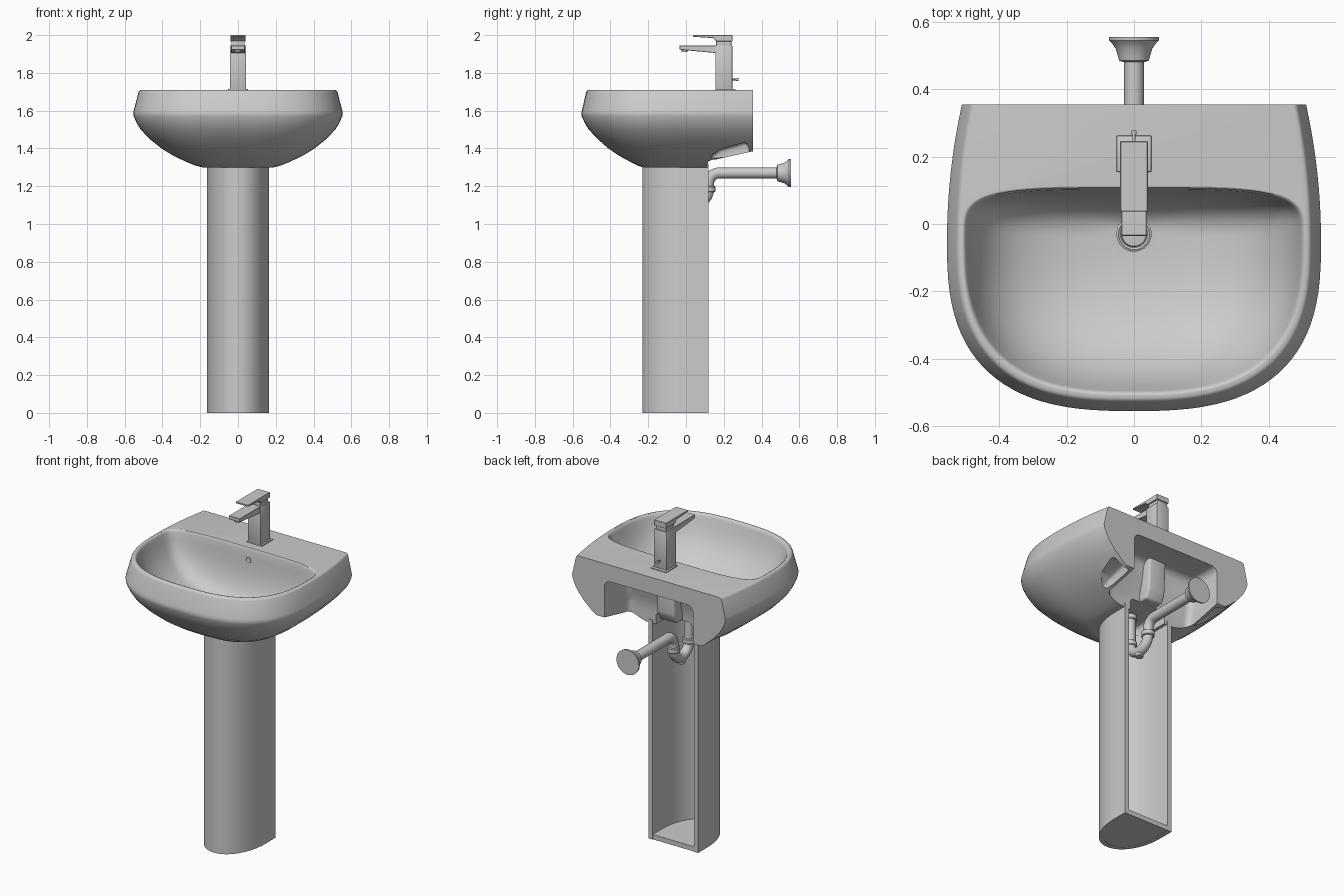
import bpy, bmesh, math
from mathutils import Vector

if "Cube" in bpy.data.objects:
    bpy.data.objects.remove(bpy.data.objects["Cube"])

def finish(name, bm, angle=35):
    bmesh.ops.recalc_face_normals(bm, faces=bm.faces[:])
    me = bpy.data.meshes.new(name)
    bm.to_mesh(me)
    bm.free()
    ob = bpy.data.objects.new(name, me)
    bpy.context.collection.objects.link(ob)
    smooth(ob, angle)
    return ob

def select(ob):
    bpy.ops.object.select_all(action='DESELECT')
    ob.select_set(True)
    bpy.context.view_layer.objects.active = ob

def smooth(ob, angle=35):
    select(ob)
    bpy.ops.object.shade_smooth_by_angle(angle=math.radians(angle))

def loft(name, rings, bevel=0, segs=3):
    """Skin a list of closed rings and cap both ends."""
    bm = bmesh.new()
    vs = [[bm.verts.new(p) for p in r] for r in rings]
    n = len(rings[0])
    for a, b in zip(vs, vs[1:]):
        for i in range(n):
            bm.faces.new((a[i], a[(i + 1) % n], b[(i + 1) % n], b[i]))
    bm.faces.new(vs[0])
    bm.faces.new(vs[-1])
    if bevel:
        bmesh.ops.recalc_face_normals(bm, faces=bm.faces[:])
        bmesh.ops.bevel(bm, geom=bm.edges[:], offset=bevel, segments=segs,
                        profile=0.5, affect='EDGES', clamp_overlap=True)
    return finish(name, bm)

def side_prism(name, yz, x0, x1, bevel=0, segs=3):
    return loft(name, [[(x, y, z) for y, z in yz] for x in (x0, x1)], bevel, segs)

def box(name, x, y0, y1, z0, z1, bevel=0.003):
    return side_prism(name, [(y0, z0), (y1, z0), (y1, z1), (y0, z1)], -x, x, bevel, 2)

def turned(name, profile, origin, axis='Z', n=40):
    """Profile of (radius, height) turned about an axis."""
    rings = []
    for r, h in profile:
        ring = []
        for i in range(n):
            a = 2 * math.pi * i / n
            c, s = r * math.cos(a), r * math.sin(a)
            ring.append(Vector(origin) + Vector((c, s, h) if axis == 'Z' else (c, h, s)))
        rings.append(ring)
    return loft(name, rings)

def cut(ob, cutters):
    for c in cutters:
        m = ob.modifiers.new("cut", 'BOOLEAN')
        m.operation, m.solver, m.object = 'DIFFERENCE', 'EXACT', c
        select(ob)
        bpy.ops.object.modifier_apply(modifier=m.name)
        bpy.data.objects.remove(c)
    smooth(ob, 40)

def sup(t, n):
    c, s = math.cos(t), math.sin(t)
    return (math.copysign(abs(c) ** (2 / n), c), math.copysign(abs(s) ** (2 / n), s))

def d_ring(z, a, front, back=0.355, mid=-0.05, pinch=0.08, n=2.72, k=48, m=10):
    """D outline: straight back, gently bowed sides, superellipse front."""
    side = [(a * (1 - pinch * (1 - i / m) ** 2), back + (mid - back) * i / m) for i in range(m)]
    arc = [sup(-math.pi * i / k, n) for i in range(k + 1)]
    arc = [(a * x, mid + (mid - front) * y) for x, y in arc]
    return [(x, y, z) for x, y in side + arc + [(-x, y) for x, y in reversed(side)]]

def bowl_ring(z, a, front, back, nb=4.2, mid=-0.05, k=96):
    pts = []
    for i in range(k):
        t = 2 * math.pi * i / k
        x, y = sup(t, nb if t < math.pi else 2.72)
        pts.append((a * x, mid + y * ((back - mid) if y > 0 else (mid - front)), z))
    return pts

# Basin outer body
basin = loft("basin", [d_ring(*r) for r in [
    (1.71, .512, -.515), (1.7085, .518, -.520), (1.705, .523, -.525), (1.698, .527, -.529),
    (1.60, .552, -.551),
    (1.587, .555, -.555), (1.57, .552, -.552), (1.535, .537, -.536), (1.50, .515, -.515),
    (1.45, .468, -.468), (1.40, .405, -.411), (1.36, .34, -.352), (1.325, .265, -.288),
    (1.308, .222, -.252), (1.30, .19, -.23)]])

# Bowl hollow, underside slope, rear cavity, drain well and side scoops
bowl = loft("bowl_cutter", [bowl_ring(*r) for r in [
    (1.73, .508, -.508, .113), (1.71, .507, -.508, .112), (1.708, .503, -.503, .108),
    (1.702, .499, -.498, .105),
    (1.69, .495, -.494, .102), (1.65, .484, -.481, .098), (1.60, .466, -.461, .093),
    (1.55, .438, -.432, .085, 3.8), (1.50, .396, -.388, .072, 3.4),
    (1.46, .338, -.333, .055, 3), (1.43, .262, -.265, .033, 2.7),
    (1.412, .17, -.185, .012, 2.5), (1.404, .07, -.11, -.005, 2.3)]])
slope = side_prism("slope_cutter", [(.12, 1.2), (.12, 1.333), (.42, 1.40), (.42, 1.2)], -.7, .7)
cavity = side_prism("cavity_cutter", [(.45, 1.2), (.45, 1.61), (.155, 1.61), (.14, 1.5),
                                      (.115, 1.41), (.115, 1.2)], -.295, .295, .04, 5)
well = side_prism("well_cutter", [(-.13, 1.2), (.16, 1.2), (.16, 1.37), (-.13, 1.37)],
                  -.12, .12, .02)
scoops = [side_prism("scoop_cutter", [(.12, 1.28), (.13, 1.36), (.18, 1.395), (.32, 1.435),
                                      (.335, 1.40), (.335, 1.28)], s * .312, s * .6, .018)
          for s in (-1, 1)]
cut(basin, [bowl, slope, cavity, well] + scoops)

# Overflow channel behind the bowl, overflow ring and drain
side_prism("overflow_channel", [(.115, 1.615), (.205, 1.615), (.195, 1.42), (.17, 1.37),
                                (.10, 1.37), (.10, 1.40)], -.058, .058, .012)
turned("overflow_ring", [(.010, .004), (.012, -.002), (.019, -.002), (.021, .006)],
       (0, .0965, 1.635), 'Y', 24)
turned("drain", [(.052, -.01), (.052, .006), (.046, .009), (.04, .004), (.038, .004),
                 (.036, .012), (.01, .015)], (0, -.03, 1.404))

# Pedestal: rear-open column on a closed foot
def column(a, front, back, z):
    return d_ring(z, a, front, back, mid=.03, pinch=0, n=2.05, k=32, m=1)

def shell(z):
    return column(.165, -.23, .12, z) + column(.138, -.202, .12, z)[::-1]
loft("pedestal", [shell(0.0), shell(1.32)])
loft("pedestal_foot", [column(.16, -.225, .119, 0.001), column(.16, -.225, .119, .03)])

# Faucet
box("faucet_base", .052, .155, .262, 1.708, 1.716)
box("faucet_body", .042, .155, .245, 1.71, 1.945)
side_prism("faucet_spout", [(-.035, 1.945), (-.035, 1.923), (.16, 1.905), (.16, 1.945)],
           -.037, .037, .002, 1)
turned("faucet_aerator", [(.017, 0), (.017, .02)], (0, -.008, 1.91), n=24)
box("faucet_neck", .034, .16, .24, 1.94, 1.975)
side_prism("faucet_handle", [(.037, 2.0), (.037, 1.991), (.145, 1.984), (.16, 1.967),
                             (.246, 1.967), (.246, 2.0)], -.041, .041, .002, 1)
turned("lift_rod", [(.004, 0), (.004, .025), (.008, .026), (.008, .038)],
       (0, .24, 1.765), 'Y', 16)

# Waste pipe: wall run, elbow, U trap, riser to the drain
def arc(cy, cz, r, a0, a1, n=10):
    return [(cy + r * math.cos(math.radians(a0 + (a1 - a0) * i / n)),
             cz + r * math.sin(math.radians(a0 + (a1 - a0) * i / n))) for i in range(n + 1)]

path = ([(.53, 1.27)] + arc(.175, 1.215, .055, 90, 180)
        + arc(.045, 1.185, .075, 0, -180, 18) + [(-.03, 1.40)])
cu = bpy.data.curves.new("waste_pipe", 'CURVE')
cu.dimensions = '3D'
cu.bevel_depth, cu.bevel_resolution, cu.use_fill_caps = .029, 6, True
sp = cu.splines.new('POLY')
sp.points.add(len(path) - 1)
for p, (y, z) in zip(sp.points, path):
    p.co = (0, y, z, 1)
sp.use_smooth = True
bpy.context.collection.objects.link(bpy.data.objects.new("waste_pipe", cu))
for i, (y, z) in enumerate([(.12, 1.185), (-.03, 1.185), (-.03, 1.35)]):
    turned("pipe_nut_%d" % (i + 1), [(.031, -.016), (.036, -.012), (.036, .012), (.031, .016)],
           (0, y, z))
turned("trap_plug", [(.02, -.02), (.024, -.016), (.024, .02)], (0, .045, 1.092), n=24)
turned("wall_flange", [(.03, -.075), (.044, -.07), (.047, -.06), (.054, -.035), (.066, -.018),
                       (.074, -.01), (.075, 0)], (0, .555, 1.27), 'Y')
